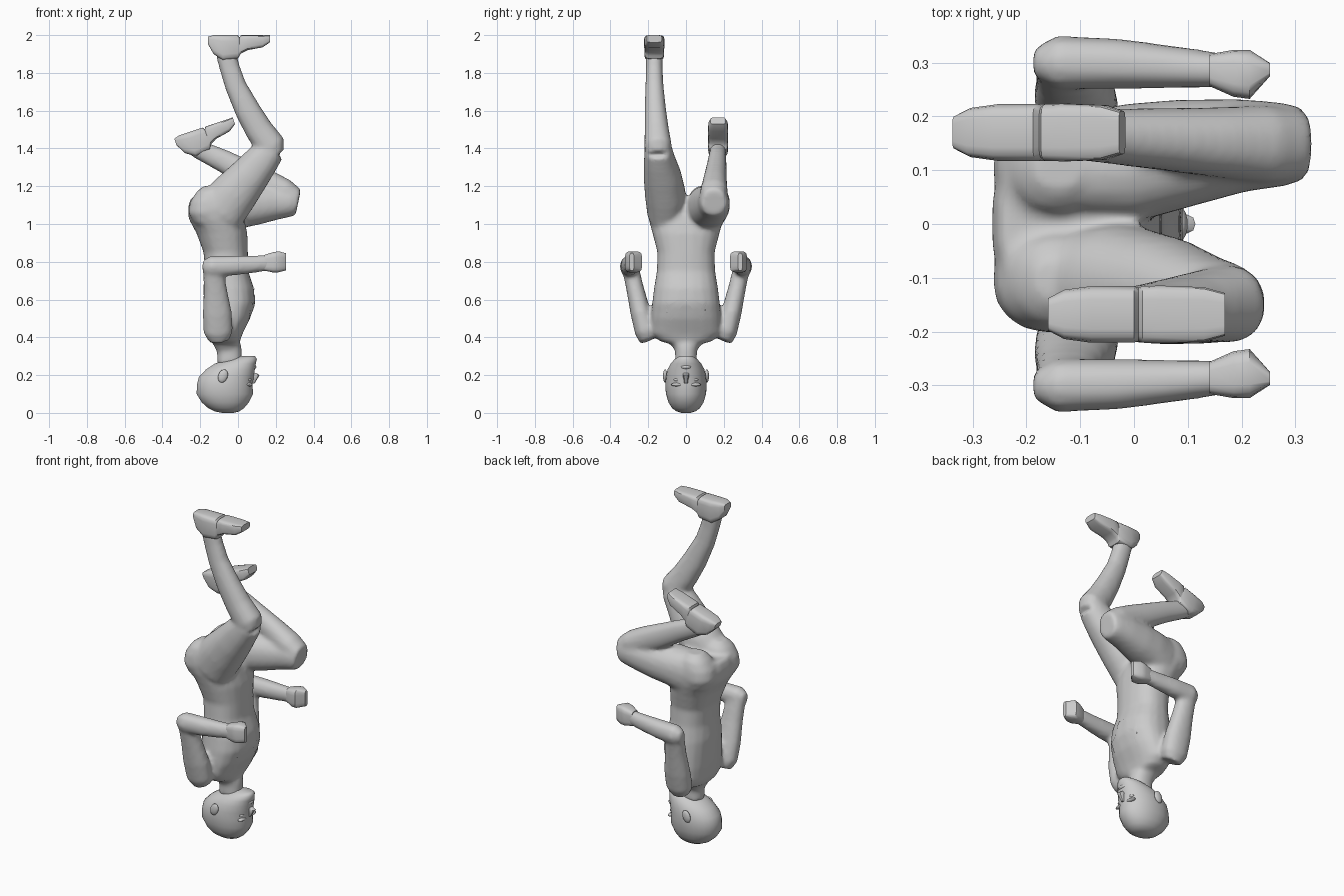
import bpy, bmesh, math
from mathutils import Vector, Matrix


def ring(bm, c, u, v, a, b, power, n):
    """Superellipse cross-section; power 1 is round, smaller is boxier."""
    verts = []
    for i in range(n):
        t = 2 * math.pi * (i + 0.5) / n
        cu, sv = math.cos(t), math.sin(t)
        p = c + u * (a * math.copysign(abs(cu) ** power, cu)) \
              + v * (b * math.copysign(abs(sv) ** power, sv))
        verts.append(bm.verts.new(p))
    return verts


def loft(bm, rows, axes=None, power=0.9, n=20):
    """Skin rows of (x, y, z, half width, half depth) into a closed tube."""
    pts = [Vector(r[:3]) for r in rows]
    rings = []
    for i, r in enumerate(rows):
        if axes:
            u, v = axes
        else:
            t = (pts[min(i + 1, len(pts) - 1)] - pts[max(i - 1, 0)]).normalized()
            u = Vector((0, 1, 0))
            u = (u - t * u.dot(t)).normalized()
            v = t.cross(u)
        rings.append(ring(bm, pts[i], u, v, r[3], r[4], power, n))
    for p, q in zip(rings, rings[1:]):
        for i in range(n):
            j = (i + 1) % n
            bm.faces.new((p[i], p[j], q[j], q[i]))
    bm.faces.new(rings[0][::-1])
    bm.faces.new(rings[-1])


def finish(name, bm, angle=40):
    bmesh.ops.recalc_face_normals(bm, faces=bm.faces)
    me = bpy.data.meshes.new(name)
    bm.to_mesh(me)
    bm.free()
    ob = bpy.data.objects.new(name, me)
    bpy.context.collection.objects.link(ob)
    bpy.ops.object.select_all(action='DESELECT')
    ob.select_set(True)
    bpy.context.view_layer.objects.active = ob
    bpy.ops.object.shade_smooth_by_angle(angle=math.radians(angle))
    return ob


Y, X = Vector((0, 1, 0)), Vector((1, 0, 0))

# Body: torso, neck, arms and legs fused into one skin
body = bmesh.new()
torso = [(.36, -.06, .06, .065), (.38, -.07, .08, .14), (.42, -.07, .095, .185),
         (.50, -.055, .12, .185), (.58, -.045, .135, .18), (.66, -.05, .135, .17),
         (.75, -.06, .115, .155), (.85, -.065, .118, .152), (.95, -.085, .135, .178),
         (1.03, -.115, .148, .20), (1.09, -.125, .14, .205), (1.14, -.14, .11, .17)]
loft(body, [(x, 0, z, hy, hx) for z, x, hx, hy in torso], (Y, X), 0.85)
loft(body, [(-.06, 0, .42, .10, .07), (-.06, 0, .37, .085, .07),
            (-.045, 0, .33, .058, .066), (-.045, 0, .26, .058, .066)])

for s in (-1, 1):
    # buttock
    loft(body, [(-.16, s * .1, 1.0, .08, .07), (-.15, s * .105, 1.06, .098, .115),
                (-.145, s * .105, 1.12, .095, .108), (-.14, s * .105, 1.17, .08, .08),
                (-.14, s * .105, 1.2, .045, .045)], (Y, X))
    # upper arm
    loft(body, [(-.10, s * .195, .385, .05, .055), (-.105, s * .213, .43, .058, .078),
                (-.11, s * .24, .53, .054, .077), (-.12, s * .268, .65, .047, .062),
                (-.13, s * .292, .76, .044, .054), (-.13, s * .298, .81, .034, .042)])
    # forearm
    loft(body, [(-.188, s * .30, .775, .025, .03), (-.145, s * .30, .775, .05, .056),
                (-.03, s * .298, .78, .047, .053), (.08, s * .291, .787, .039, .046),
                (.17, s * .285, .795, .032, .042)])

# raised leg
loft(body, [(-.10, -.105, 1.06, .1, .135), (-.02, -.11, 1.16, .108, .125),
            (.06, -.125, 1.255, .1, .107), (.125, -.14, 1.335, .084, .092),
            (.175, -.147, 1.395, .073, .078)])
loft(body, [(.20, -.147, 1.365, .06, .05), (.175, -.148, 1.41, .073, .08),
            (.11, -.155, 1.5, .064, .074), (.052, -.162, 1.6, .057, .068),
            (-.012, -.167, 1.73, .048, .057), (-.045, -.168, 1.83, .044, .054),
            (-.065, -.168, 1.91, .045, .055)])
# tucked leg
loft(body, [(-.10, .105, 1.07, .1, .13), (0, .115, 1.09, .11, .115),
            (.10, .133, 1.10, .1, .104), (.20, .146, 1.112, .087, .09),
            (.28, .148, 1.118, .078, .08), (.318, .148, 1.11, .066, .066)])
loft(body, [(.305, .147, 1.13, .065, .06), (.24, .148, 1.168, .073, .074),
            (.15, .152, 1.215, .065, .074), (.05, .158, 1.265, .058, .07),
            (-.08, .165, 1.335, .049, .06), (-.16, .168, 1.372, .045, .054),
            (-.23, .168, 1.41, .045, .052)])
skin = finish("body", body)
rm = skin.modifiers.new("fuse", 'REMESH')
rm.mode, rm.voxel_size, rm.use_smooth_shade = 'VOXEL', .012, True
sm = skin.modifiers.new("soften", 'SMOOTH')
sm.factor, sm.iterations = .5, 6

# Feet: distance along sole, half width, depth from, depth to
sole = [(0, .03, .008, .045), (.03, .046, 0, .10), (.08, .053, 0, .135),
        (.16, .053, 0, .125), (.168, .05, .012, .11), (.176, .053, 0, .098),
        (.21, .054, 0, .08), (.29, .051, 0, .065), (.329, .04, 0, .038)]
for name, heel, y, ang in (("raised_foot", (-.16, 2.0), -.168, 0),
                           ("tucked_foot", (-.34, 1.46), .17, math.radians(18.5))):
    bm = bmesh.new()
    loft(bm, [(d, 0, -(lo + hi) / 2, w, (hi - lo) / 2) for d, w, lo, hi in sole],
         (Y, Vector((0, 0, 1))), 0.4, 16)
    bmesh.ops.transform(bm, verts=bm.verts, matrix=Matrix.Translation((heel[0], y, heel[1]))
                        @ Matrix.Rotation(-ang, 4, 'Y'))
    finish(name, bm, 35)

# Fists
for s, side in ((-1, "right"), (1, "left")):
    bm = bmesh.new()
    loft(bm, [(.14, s * .286, .795, .03, .042), (.185, s * .28, .797, .044, .054),
              (.215, s * .278, .80, .046, .056), (.253, s * .287, .80, .012, .046)],
         (Y, Vector((0, 0, 1))), 0.5, 16)
    finish(side + "_fist", bm, 35)

# Head, crown on the ground
bm = bmesh.new()
skull = [(0, -.055, .03, .025), (.008, -.058, .065, .05), (.025, -.063, .095, .074),
         (.055, -.067, .125, .093), (.10, -.07, .15, .107), (.15, -.07, .148, .11),
         (.19, -.062, .146, .107), (.23, -.04, .13, .098), (.26, -.015, .11, .082),
         (.285, .025, .075, .06), (.30, .045, .045, .036)]
loft(bm, [(x, 0, z, hy, hx) for z, x, hx, hy in skull], (Y, X), 0.95, 28)
finish("head", bm, 60)


def blob(name, loc, size, tilt=0):
    bm = bmesh.new()
    bmesh.ops.create_uvsphere(bm, u_segments=16, v_segments=10, radius=1,
                              matrix=Matrix.Translation(loc) @ Matrix.Rotation(tilt, 4, 'Y')
                              @ Matrix.Diagonal((*size, 1)))
    finish(name, bm, 60)


for s, side in ((-1, "right"), (1, "left")):
    blob(side + "_ear", (-.08, s * .11, .195), (.025, .012, .036), .35)
    blob(side + "_eye", (.055, s * .045, .175), (.016, .02, .01))
    blob(side + "_brow", (.06, s * .045, .15), (.016, .034, .01))
blob("lips", (.082, 0, .243), (.015, .028, .012))
bm = bmesh.new()
loft(bm, [(.075, 0, .155, .009, .012), (.083, 0, .175, .012, .016),
          (.09, 0, .2, .018, .024), (.08, 0, .212, .014, .014)], (Y, X), 0.8, 10)
finish("nose", bm)

# Jagged chest patches lying on the skin
outline = [(0, .59), (.10, .45), (.082, .51), (.12, .49), (.11, .535),
           (.145, .60), (.10, .565), (.05, .60), (.015, .665), (.03, .685), (0, .655)]
for s, side in ((-1, "right"), (1, "left")):
    bm = bmesh.new()
    bm.faces.new([bm.verts.new((.12, s * y, z)) for y, z in outline])
    bmesh.ops.triangulate(bm, faces=bm.faces)
    bmesh.ops.subdivide_edges(bm, edges=bm.edges, cuts=4, use_grid_fill=True)
    patch = finish(side + "_chest_patch", bm)
    wrap = patch.modifiers.new("lay_on_skin", 'SHRINKWRAP')
    wrap.target, wrap.offset = skin, .003
